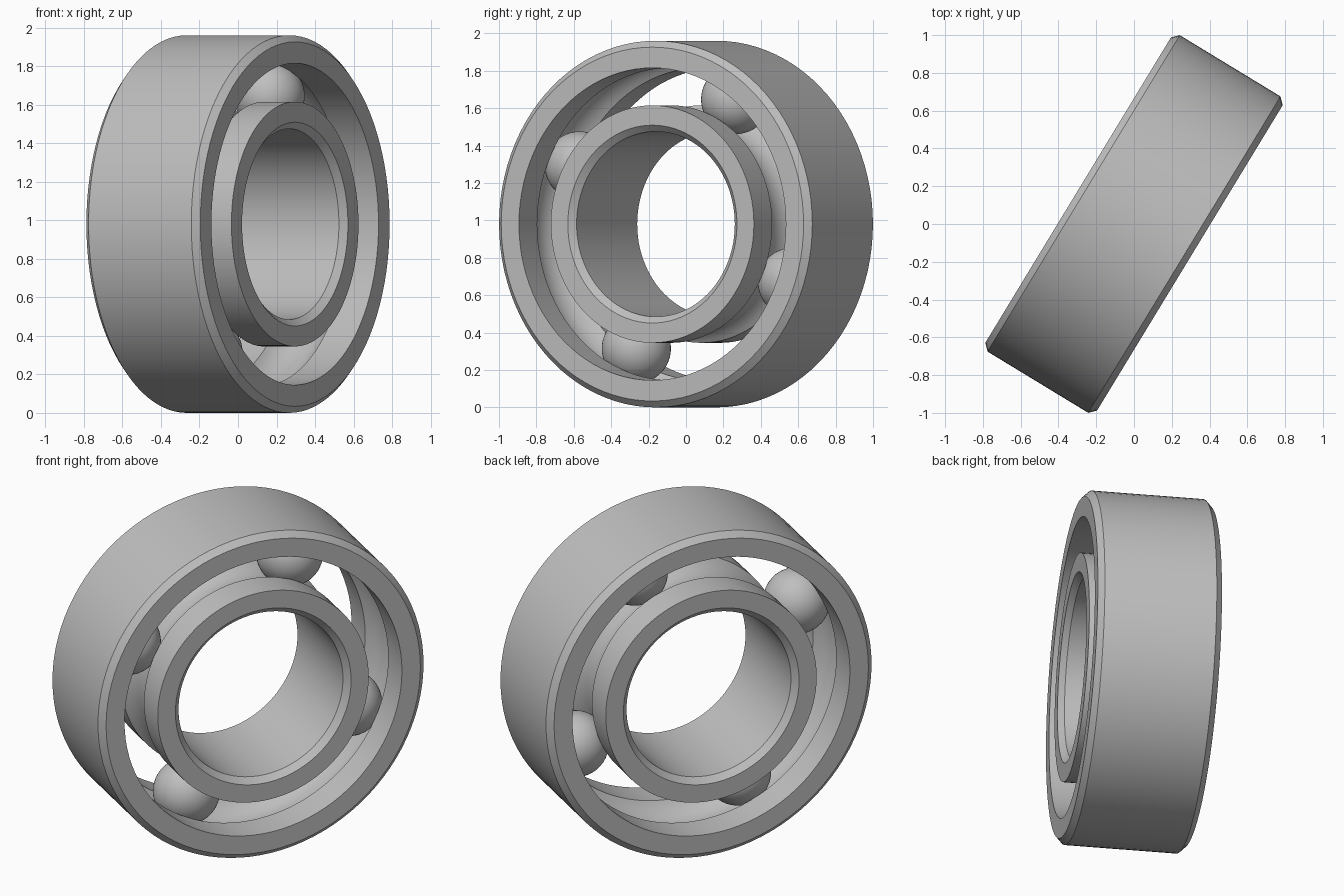
import bpy, bmesh, math
from mathutils import Matrix

HALF, CHAMFER = 0.346, 0.034      # half width of the rings, edge chamfer
PITCH, BALL = 0.735, 0.185        # ball circle radius, ball radius
SEGMENTS, BALLS = 96, 4
PLACE = Matrix.Translation((0, 0, 0.98)) @ Matrix.Rotation(math.radians(-31.3), 4, 'Z')

if "Cube" in bpy.data.objects:
    bpy.data.objects.remove(bpy.data.objects["Cube"])

steel = bpy.data.materials.new("grey steel")
steel.use_nodes = True
grey = (0.52, 0.52, 0.52, 1)
steel.diffuse_color = grey
steel.node_tree.nodes["Principled BSDF"].inputs["Base Color"].default_value = grey


def finish(name, bm):
    bmesh.ops.recalc_face_normals(bm, faces=bm.faces)
    mesh = bpy.data.meshes.new(name)
    bm.to_mesh(mesh)
    bm.free()
    mesh.materials.append(steel)
    obj = bpy.data.objects.new(name, mesh)
    bpy.context.collection.objects.link(obj)
    obj.matrix_world = PLACE
    bpy.ops.object.select_all(action='DESELECT')
    obj.select_set(True)
    bpy.context.view_layer.objects.active = obj
    bpy.ops.object.shade_smooth_by_angle(angle=math.radians(30))


def race(name, plain, track, side):
    """Ring turned about x: chamfered plain wall, grooved track wall."""
    groove = BALL + 0.002
    reach = math.acos(abs(track - PITCH) / groove)
    profile = [(-HALF, track)]
    for i in range(17):
        t = reach * (i / 8 - 1)
        profile.append((groove * math.sin(t), PITCH + side * groove * math.cos(t)))
    lip = plain - side * CHAMFER
    edge = HALF - CHAMFER
    profile += [(HALF, track), (HALF, lip), (edge, plain), (-edge, plain), (-HALF, lip)]

    bm = bmesh.new()
    loops = []
    for s in range(SEGMENTS):
        a = math.tau * s / SEGMENTS
        loops.append([bm.verts.new((x, r * math.cos(a), r * math.sin(a))) for x, r in profile])
    for s, loop in enumerate(loops):
        following = loops[(s + 1) % SEGMENTS]
        for i in range(len(profile)):
            j = (i + 1) % len(profile)
            bm.faces.new((loop[i], loop[j], following[j], following[i]))
    finish(name, bm)


# Rings
race("outer_ring", 0.98, 0.835, 1)
race("inner_ring", 0.495, 0.635, -1)

# Balls spaced evenly in the groove
for k in range(BALLS):
    a = math.radians(65) + math.tau * k / BALLS
    bm = bmesh.new()
    bmesh.ops.create_uvsphere(
        bm, u_segments=48, v_segments=24, radius=BALL,
        matrix=Matrix.Translation((0, PITCH * math.cos(a), PITCH * math.sin(a))))
    finish(f"ball_{k + 1}", bm)
